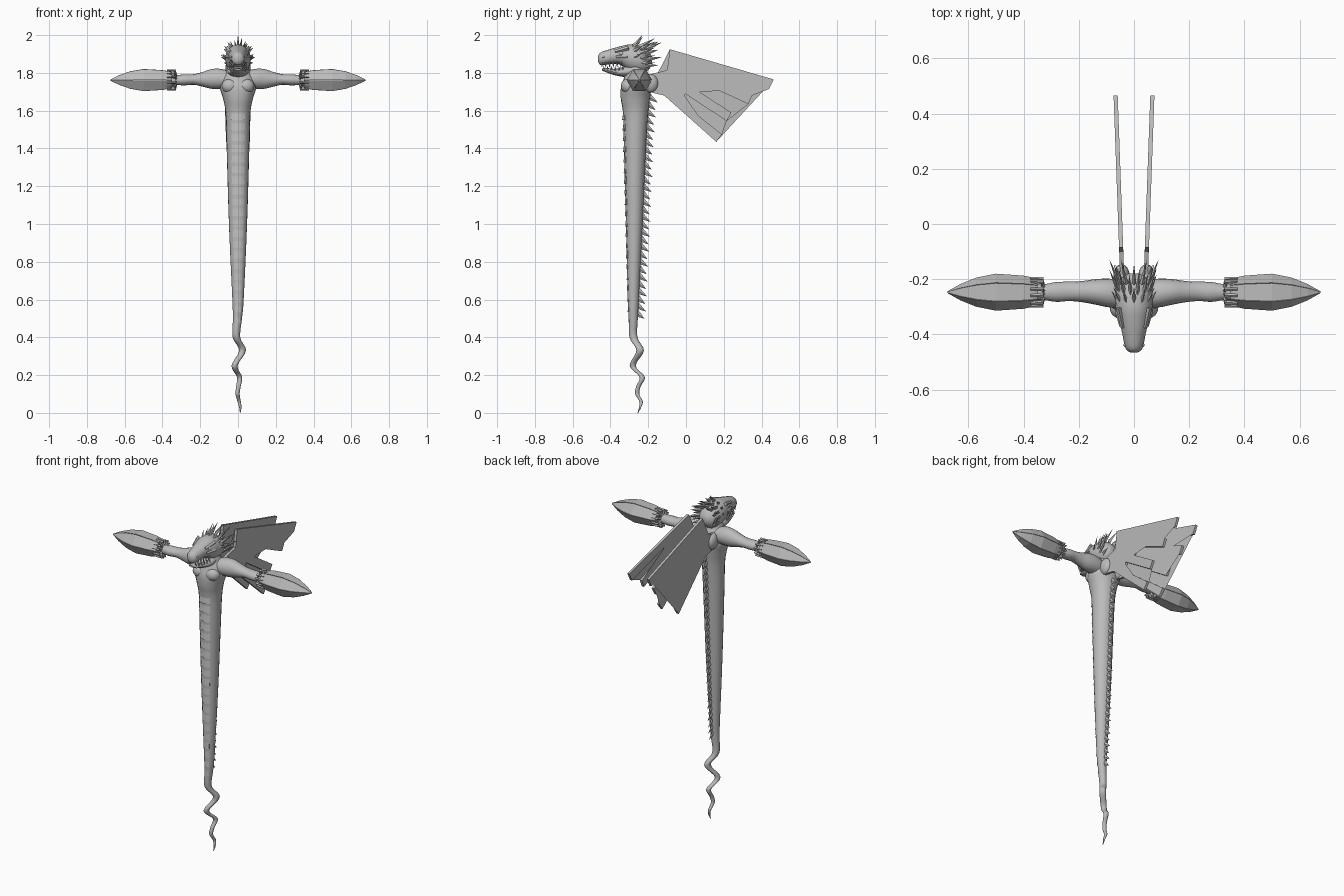
import bpy, bmesh, math
from mathutils import Vector

if "Cube" in bpy.data.objects:
    bpy.data.objects.remove(bpy.data.objects["Cube"])

grey = bpy.data.materials.new("stone_grey")
grey.diffuse_color = (0.5, 0.5, 0.5, 1)
grey.use_nodes = True
grey.node_tree.nodes["Principled BSDF"].inputs["Base Color"].default_value = grey.diffuse_color


def finish(bm, name, smooth=False):
    bmesh.ops.recalc_face_normals(bm, faces=bm.faces)
    me = bpy.data.meshes.new(name)
    bm.to_mesh(me)
    bm.free()
    me.materials.append(grey)
    ob = bpy.data.objects.new(name, me)
    bpy.context.collection.objects.link(ob)
    if smooth:
        bpy.ops.object.select_all(action='DESELECT')
        ob.select_set(True)
        bpy.context.view_layer.objects.active = ob
        bpy.ops.object.shade_smooth_by_angle(angle=math.radians(45))
    return ob


def bridge(bm, rings):
    """Skin a list of point rings and cap both ends."""
    vr = [[bm.verts.new(p) for p in r] for r in rings]
    n = len(vr[0])
    for a, b in zip(vr, vr[1:]):
        for i in range(n):
            j = (i + 1) % n
            bm.faces.new((a[i], a[j], b[j], b[i]))
    bm.faces.new(vr[0][::-1])
    bm.faces.new(vr[-1])


def curve_rows(rows, steps):
    """Smooth interpolation through rows of numbers."""
    out = []
    for i in range(len(rows) - 1):
        p = [rows[max(i - 1, 0)], rows[i], rows[i + 1], rows[min(i + 2, len(rows) - 1)]]
        for k in range(steps):
            t = k / steps
            out.append([0.5 * (2 * b + (c - a) * t + (2 * a - 5 * b + 4 * c - d) * t * t
                               + (3 * b - a - 3 * c + d) * t ** 3) for a, b, c, d in zip(*p)])
    return out + [list(rows[-1])]


def tube(bm, rows, axis, n=16, steps=4):
    """Rows are (position on axis, centre u, centre v, radius u, radius v)."""
    rings = []
    for t, cu, cv, ru, rv in curve_rows(rows, steps):
        ring = []
        for i in range(n):
            a = 2 * math.pi * i / n
            u, v = cu + max(ru, .001) * math.cos(a), cv + max(rv, .001) * math.sin(a)
            ring.append({'x': (t, u, v), 'y': (u, t, v), 'z': (u, v, t)}[axis])
        rings.append(ring)
    bridge(bm, rings)


def spike(bm, base, tip, r, flat=1.0, n=4, end=0.0004):
    """Tapered spike, thinned sideways by flat."""
    base, tip = Vector(base), Vector(tip)
    d = (tip - base).normalized()
    u = d.cross(Vector((1, 0, 0)) if abs(d.x) < .9 else Vector((0, 0, 1))).normalized()
    v = d.cross(u)
    bridge(bm, [[c + (u * math.cos(k * 2 * math.pi / n) + v * flat * math.sin(k * 2 * math.pi / n)) * q
                 for k in range(n)] for c, q in ((base, r), (tip, end))])


def blob(bm, c, s):
    g = bmesh.ops.create_uvsphere(bm, u_segments=14, v_segments=8, radius=1)
    for v in g['verts']:
        v.co = Vector([c[i] + v.co[i] * s[i] for i in range(3)])


# serpent body with coiling tail
BODY = [(0, .012, -.255, .002, .002), (.03, .012, -.243, .006, .006), (.06, .006, -.238, .009, .009),
        (.10, -.002, -.258, .011, .011), (.14, .002, -.252, .012, .012), (.19, .008, -.232, .014, .014),
        (.25, -.018, -.282, .016, .016), (.33, .024, -.243, .018, .02), (.40, -.008, -.278, .02, .021),
        (.5, -.003, -.279, .024, .024), (.6, 0, -.279, .03, .029), (1, 0, -.274, .048, .044),
        (1.4, 0, -.27, .06, .058), (1.58, 0, -.267, .065, .066), (1.66, 0, -.268, .078, .077),
        (1.72, 0, -.265, .096, .08), (1.77, 0, -.262, .09, .068), (1.81, 0, -.265, .062, .055),
        (1.87, 0, -.265, .045, .045)]
bm = bmesh.new()
tube(bm, BODY, 'z', 20, 5)
for s in (-1, 1):
    blob(bm, (s * .042, -.305, 1.73), (.046, .04, .04))
finish(bm, "body", True)


def body_at(z):
    return min(curve_rows(BODY, 12), key=lambda r: abs(r[0] - z))


# belly scutes and dorsal spines
bm = bmesh.new()
for i in range(20):
    z = .5 + i * .0565
    _, x, y, rx, ry = body_at(z)
    rings = []
    for dz, out in ((-.022, 1.09), (.022, .99)):
        arc = [math.radians(a) for a in (-32, -16, 0, 16, 32)]
        rings.append([(x + rx * q * math.sin(a), y - ry * q * math.cos(a), z + dz)
                      for q, seq in ((out, arc), (.85, arc[::-1])) for a in seq])
    bridge(bm, rings)
finish(bm, "belly_scutes")
bm = bmesh.new()
for i in range(30):
    z = .52 + i * .0395
    _, x, y, rx, ry = body_at(z)
    back = y + ry
    spike(bm, (x, back - .012, z + .012), (x, back + .034 + .006 * (i % 2), z - .022), .02, .4)
finish(bm, "dorsal_spines")

# skull and lower jaw
bm = bmesh.new()
tube(bm, [(-.466, 0, 1.875, .012, .015), (-.45, 0, 1.875, .031, .034), (-.40, 0, 1.886, .042, .04),
          (-.35, 0, 1.892, .053, .048), (-.30, 0, 1.88, .067, .07), (-.24, 0, 1.87, .066, .073),
          (-.2, 0, 1.865, .05, .05), (-.18, 0, 1.865, .02, .02)], 'y')
finish(bm, "skull", True)
bm = bmesh.new()
tube(bm, [(-.445, 0, 1.818, .012, .005), (-.42, 0, 1.814, .031, .012), (-.37, 0, 1.804, .042, .018),
          (-.31, 0, 1.808, .056, .03), (-.25, 0, 1.82, .05, .03)], 'y')
finish(bm, "lower_jaw", True)

# teeth, eyes, brows and nostrils
teeth, eyes, brows = bmesh.new(), bmesh.new(), bmesh.new()
for s in (-1, 1):
    for i in range(6):
        y, x = -.445 + i * .02, s * (.022 + i * .004)
        spike(teeth, (x, y, 1.858), (x, y, 1.828), .007)
        spike(teeth, (x, y + .01, 1.812), (x, y + .01, 1.838), .006)
    blob(eyes, (s * .046, -.342, 1.903), (.011, .015, .011))
    blob(eyes, (s * .03, -.438, 1.885), (.008, .008, .006))
    spike(brows, (s * .04, -.375, 1.912), (s * .056, -.305, 1.932), .011, .8, 4, .012)
    spike(brows, (s * .047, -.37, 1.885), (s * .062, -.31, 1.885), .008, .8, 4, .01)
finish(teeth, "teeth")
finish(eyes, "eyes", True)
finish(brows, "brows")

# crest of head spikes, swept further back in each row
bm = bmesh.new()
for y, count, spread, up, back in ((-.285, 7, 85, .052, .055), (-.25, 10, 115, .05, .085),
                                   (-.215, 9, 125, .038, .085)):
    for i in range(count):
        a = math.radians(-spread + 2 * spread * i / (count - 1))
        sx, cz = math.sin(a), math.cos(a)
        k = .8 + .2 * (i % 2)
        base = (.055 * sx, y, 1.875 + .06 * cz)
        tip = (base[0] + .034 * sx * k, y + back * k, base[2] + up * (.35 + .65 * cz) * k)
        spike(bm, base, tip, .014, .6)
spike(bm, (0, -.28, 1.93), (0, -.232, 2.0), .016, .6)
finish(bm, "head_crest")

# arms with shoulder, elbow and forearm swelling
for s, side in ((-1, "left"), (1, "right")):
    bm = bmesh.new()
    tube(bm, [(s * x, y, z, ry, rz) for x, y, z, ry, rz in (
        (.03, -.255, 1.76, .05, .045), (.09, -.25, 1.768, .052, .053), (.14, -.246, 1.768, .046, .052),
        (.19, -.245, 1.766, .038, .038), (.235, -.244, 1.765, .035, .028), (.28, -.246, 1.763, .036, .029),
        (.32, -.247, 1.762, .03, .027), (.37, -.247, 1.76, .03, .027))], 'x')
    finish(bm, side + "_arm", True)

    # six-petalled pointed pod closed over the hand
    bm = bmesh.new()
    for k in range(6):
        a0, a1 = math.radians(k * 60 + 1), math.radians(k * 60 + 59)
        rings = []
        for x, r in ((.35, .05), (.4, .06), (.5, .067), (.57, .053), (.63, .029), (.676, .003)):
            pts = [(r * .15, (a0 + a1) / 2), (r, a0), (r, a1)]
            rings.append([(s * x, -.247 + q * math.cos(a), 1.762 + q * math.sin(a)) for q, a in pts])
        bridge(bm, rings)
    finish(bm, side + "_pod")

    # hooked clasps around the wrist
    bm = bmesh.new()
    for k in range(6):
        a = math.radians(k * 60 + 30)
        at = lambda x, r, da=0: (s * x, -.247 + r * math.cos(a + da), 1.762 + r * math.sin(a + da))
        for da in (-.22, .22):
            spike(bm, at(.328, .024, da), at(.334, .05, da), .008, .8, 4, .007)
            spike(bm, at(.328, .05, da), at(.375, .053, da), .008, .8, 4, .005)
    finish(bm, side + "_clasps")

# slab wings with four feather fingers
WING = [(-.085, 1.925), (.465, 1.765), (.44, 1.715), (.14, 1.81), (.125, 1.77), (.35, 1.68),
        (.33, 1.635), (.09, 1.745), (.07, 1.70), (.24, 1.59), (.215, 1.545), (-.005, 1.69),
        (-.02, 1.64), (.19, 1.475), (.16, 1.435), (-.115, 1.68), (-.2, 1.70), (-.2, 1.79), (-.1, 1.815)]
for s, side in ((-1, "left"), (1, "right")):
    bm = bmesh.new()
    bridge(bm, [[(s * (.045 + off + (y + .09) * .036), y, z) for y, z in WING] for off in (-.006, .009)])
    bmesh.ops.triangulate(bm, faces=[f for f in bm.faces if len(f.verts) > 4])
    finish(bm, side + "_wing")
    # wing root muscle
    bm = bmesh.new()
    blob(bm, (s * .045, -.19, 1.745), (.03, .045, .05))
    finish(bm, side + "_wing_root", True)
